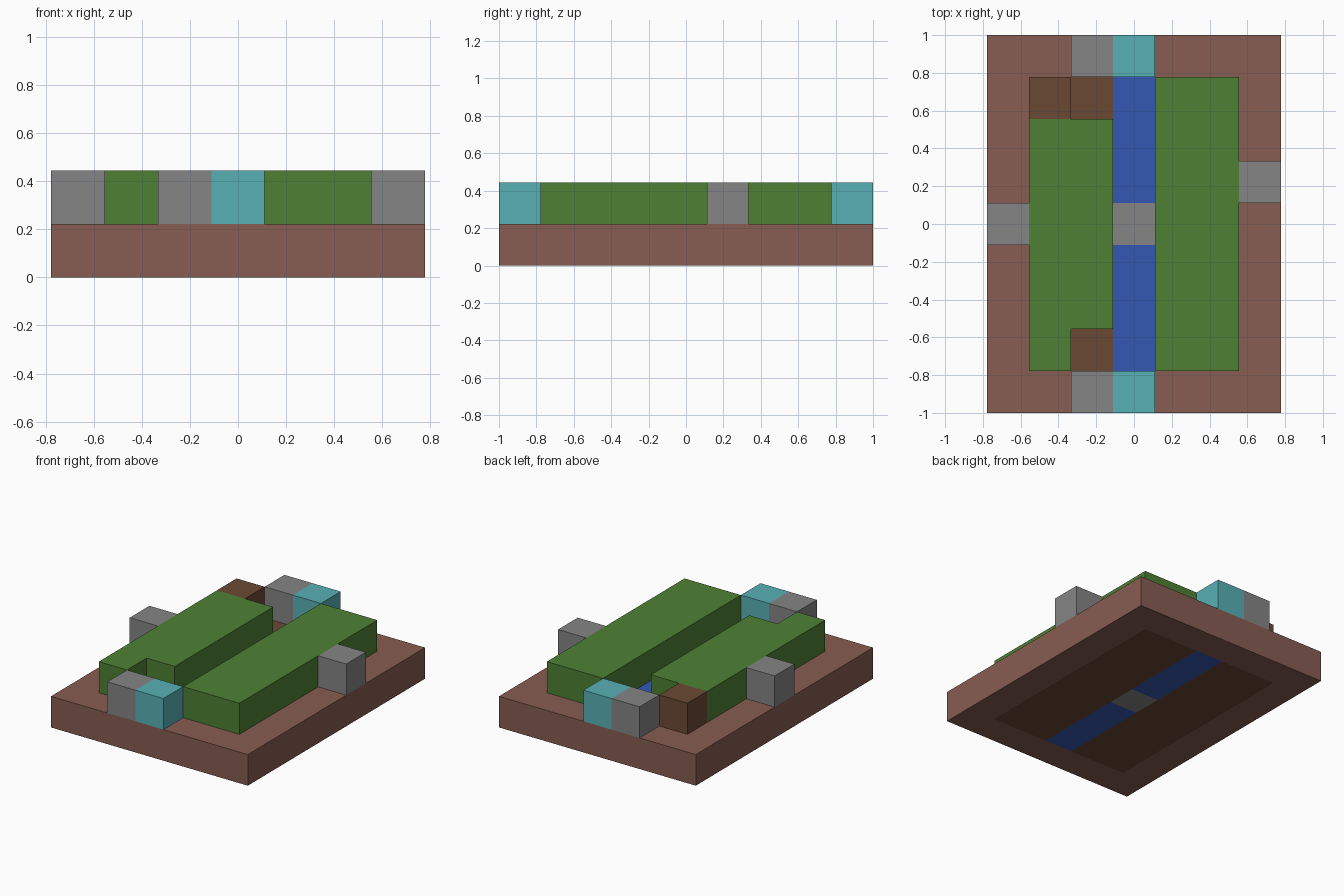
import bpy
import bmesh

U = 2 / 9  # edge of one block; the plan is 7 x 9 blocks

cube = bpy.data.objects.get("Cube")
if cube:
    bpy.data.objects.remove(cube, do_unlink=True)


def material(name, *rgb):
    """Flat material from 0-255 display values, stored as linear."""
    lin = [((c / 255 + 0.055) / 1.055) ** 2.4 for c in rgb]
    mat = bpy.data.materials.new(name)
    mat.use_nodes = True
    mat.diffuse_color = (*lin, 1)
    shader = mat.node_tree.nodes["Principled BSDF"]
    shader.inputs["Base Color"].default_value = (*lin, 1)
    shader.inputs["Roughness"].default_value = 0.9
    return mat


terracotta = material("terracotta", 135, 93, 82)
grass = material("grass green", 78, 128, 52)
dirt = material("dirt brown", 107, 73, 51)
stone = material("stone grey", 133, 133, 133)
water = material("water blue", 52, 88, 180)
glass = material("glass cyan", 88, 176, 181)


def cells(x0, x1, y0, y1):
    """Set of block positions in an inclusive rectangle, counted from the centre."""
    return {(x, y) for x in range(x0, x1 + 1) for y in range(y0, y1 + 1)}


def blocks(name, plan, layer, mat):
    """Extrude a plan of blocks one block high, merged into clean flat faces."""
    bm = bmesh.new()
    corners = ((-0.5, -0.5), (0.5, -0.5), (0.5, 0.5), (-0.5, 0.5))
    for x, y in sorted(plan):
        bm.faces.new([bm.verts.new(((x + a) * U, (y + b) * U, layer * U))
                      for a, b in corners])
    bmesh.ops.remove_doubles(bm, verts=bm.verts[:], dist=0.001)
    top = bmesh.ops.extrude_face_region(bm, geom=bm.faces[:], use_keep_orig=True)
    raised = [v for v in top["geom"] if isinstance(v, bmesh.types.BMVert)]
    bmesh.ops.translate(bm, verts=raised, vec=(0, 0, U))
    bmesh.ops.recalc_face_normals(bm, faces=bm.faces[:])
    bmesh.ops.dissolve_limit(bm, angle_limit=0.01, verts=bm.verts[:], edges=bm.edges[:])
    mesh = bpy.data.meshes.new(name)
    bm.to_mesh(mesh)
    bm.free()
    mesh.materials.append(mat)
    obj = bpy.data.objects.new(name, mesh)
    bpy.context.collection.objects.link(obj)
    return obj


# Lower layer: rim, soil beds, water channel and its centre stone
blocks("base_rim", cells(-3, 3, -4, 4) - cells(-2, 2, -3, 3), 0, terracotta)
blocks("soil_bed_right", cells(-2, -1, -3, 3), 0, dirt)
blocks("soil_bed_left", cells(1, 2, -3, 3), 0, dirt)
blocks("water_channel_front", cells(0, 0, -3, -1), 0, water)
blocks("water_channel_back", cells(0, 0, 1, 3), 0, water)
blocks("channel_stone", {(0, 0)}, 0, stone)

# Upper layer: grass beds, notched on the right side, and a bare soil block
blocks("grass_bed_left", cells(1, 2, -3, 3), 1, grass)
blocks("grass_bed_right", cells(-2, -1, -3, 3) - {(-2, 3), (-1, 3), (-1, -3)}, 1, grass)
blocks("soil_block", {(-2, 3)}, 1, dirt)

# Stone and glass blocks standing on the rim
for side, y in (("front", -4), ("back", 4)):
    blocks("stone_" + side, {(-1, y)}, 1, stone)
    blocks("glass_" + side, {(0, y)}, 1, glass)
blocks("stone_right", {(-3, 0)}, 1, stone)
blocks("stone_left", {(3, 1)}, 1, stone)
